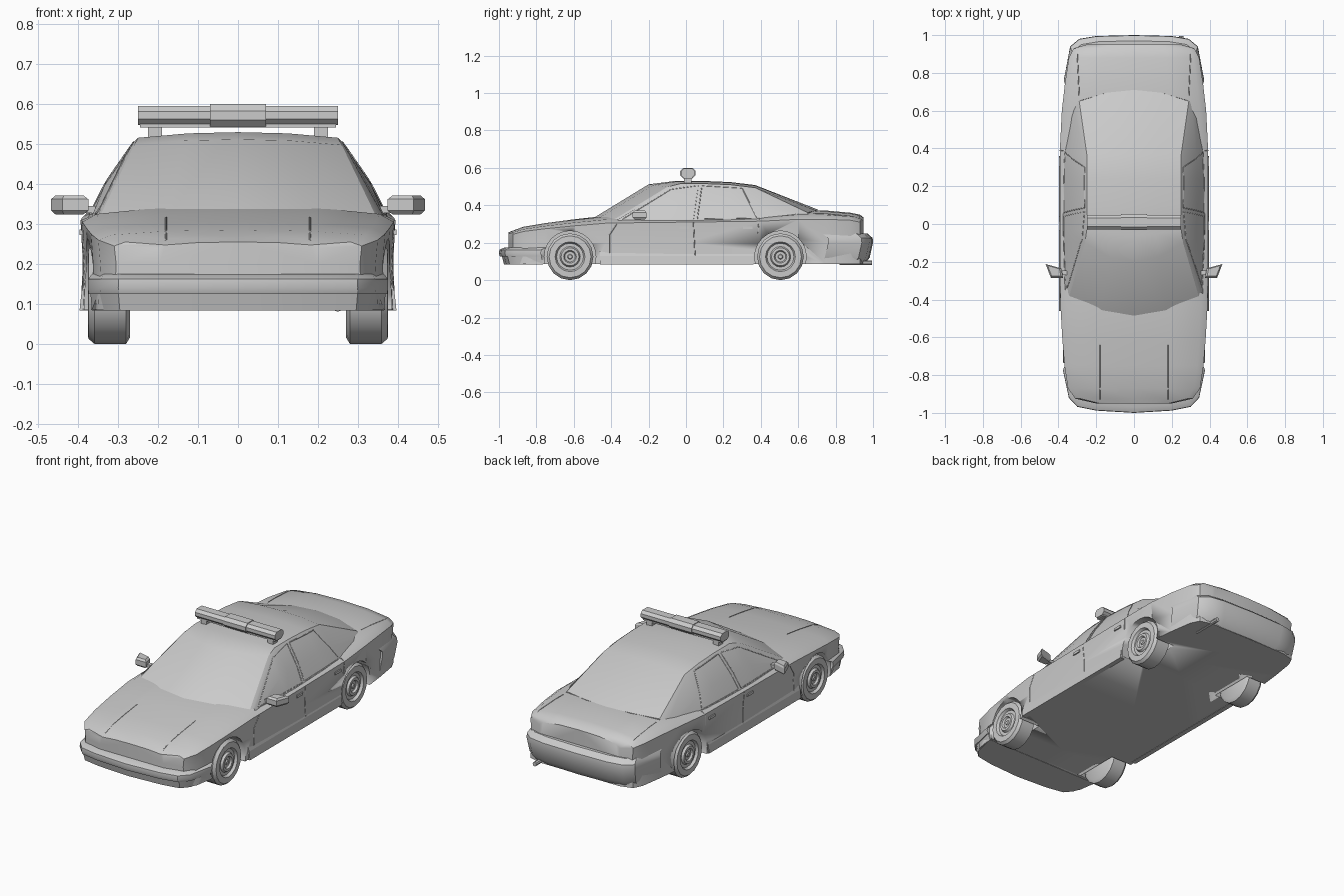
import bpy, bmesh, math
from mathutils import Vector
from mathutils.bvhtree import BVHTree

if "Cube" in bpy.data.objects:
    bpy.data.objects.remove(bpy.data.objects["Cube"])


def finish(name, bm, angle=32):
    bmesh.ops.recalc_face_normals(bm, faces=bm.faces)
    me = bpy.data.meshes.new(name)
    bm.to_mesh(me)
    ob = bpy.data.objects.new(name, me)
    bpy.context.collection.objects.link(ob)
    for p in me.polygons:
        p.use_smooth = angle > 0
    if angle:
        me.set_sharp_from_angle(angle=math.radians(angle))
    return ob


def loft(rings):
    bm = bmesh.new()
    vs = [[bm.verts.new(p) for p in r] for r in rings]
    n = len(vs[0])
    for a, b in zip(vs, vs[1:]):
        for i in range(n):
            j = (i + 1) % n
            bm.faces.new((a[i], a[j], b[j], b[i]))
    bm.faces.new(vs[0])
    bm.faces.new(vs[-1][::-1])
    return bm


def mirrored(half):
    return half + [(-x, y, z) for x, y, z in half[::-1] if abs(x) > 1e-6]


def box(name, x, y, z):
    ring = lambda h: [(x[0], y[0], h), (x[1], y[0], h), (x[1], y[1], h), (x[0], y[1], h)]
    return finish(name, loft([ring(z[0]), ring(z[1])]), 0)


def lathe_x(name, profile, y, z, side=1, n=16):
    ring = lambda x, r: [(side * x, y + r * math.cos(2 * math.pi * i / n),
                          z + r * math.sin(2 * math.pi * i / n)) for i in range(n)]
    return finish(name, loft([ring(x, r) for x, r in profile]))


# Lower body: y, half width, centre height, shoulder height
stations = [(-.95, .20, .255, .24), (-.925, .31, .265, .245), (-.87, .35, .285, .26),
            (-.75, .368, .305, .275), (-.6, .38, .325, .29), (-.42, .39, .345, .305),
            (0, .392, .345, .31), (.4, .392, .35, .315), (.6, .382, .375, .325),
            (.75, .365, .372, .325), (.88, .345, .36, .32), (.93, .32, .35, .31),
            (.95, .25, .335, .30)]
rings = []
for y, w, zt, zs in stations:
    d = zt - zs
    rings.append(mirrored([(0, y, .085), (w, y, .085), (w * .985, y, .2), (w, y, zs),
                           (w * .91, y, zs + d * .5), (w * .5, y, zt - d * .1), (0, y, zt)]))
bm = loft(rings)
trees = [BVHTree.FromBMesh(bm)]
body = finish("body", bm)

# Wheel arch cuts
for y in (-.62, .505):
    for s in (-1, 1):
        cut = lathe_x("wheel_arch_cutter", [(.255, .138), (.5, .138)], y, .125, s, 24)
        cut.hide_render = True
        cut.hide_viewport = True
        m = body.modifiers.new("arch", "BOOLEAN")
        m.operation = "DIFFERENCE"
        m.solver = "EXACT"
        m.object = cut

# Cabin: y, roof height, roof half width, base half width, bow of the edge
cabin = [(-.49, .335, .345, .372, .10), (-.2, .512, .26, .385, .10), (-.06, .53, .25, .387, .03),
         (.1, .53, .25, .387, 0), (.24, .524, .25, .387, 0), (.37, .508, .25, .385, 0),
         (.71, .375, .29, .345, -.06)]
rings = []
for y, zt, wt, wb, bow in cabin:
    ze, zb = zt - .014, .295
    half = [(0, zb), (wb, zb), ((wt + wb) / 2 + .012, (ze + zb) / 2), (wt + .012, ze - .012),
            (wt, ze), (wt * .5, zt - .003), (0, zt)]
    rings.append(mirrored([(x, y + bow * min(1, x / wt) ** 2, z) for x, z in half]))
bm = loft(rings)
trees.append(BVHTree.FromBMesh(bm))
finish("cabin", bm, 25)


# Panel seams, projected onto the body and cabin
def seam(name, pts, top=False):
    for s in (-1, 1):
        path = []
        for a, b in zip(pts, pts[1:]):
            for k in range(9):
                u, v = (a[i] + (b[i] - a[i]) * k / 8 for i in (0, 1))
                o, d = ((s * u, v, 2), (0, 0, -1)) if top else ((s * 2, u, v), (-s, 0, 0))
                hits = [t.ray_cast(Vector(o), Vector(d)) for t in trees]
                hits = [h for h in hits if h[0] is not None]
                if hits:
                    path.append(min(hits, key=lambda h: h[3])[0])
        cu = bpy.data.curves.new(name, "CURVE")
        cu.dimensions = "3D"
        cu.bevel_depth = .0025
        cu.bevel_resolution = 0
        sp = cu.splines.new("POLY")
        sp.points.add(len(path) - 1)
        for p, c in zip(sp.points, path):
            p.co = (*c, 1)
        bpy.context.collection.objects.link(bpy.data.objects.new(name, cu))


seam("front_door_seam", [(-.37, .3), (-.41, .24), (-.41, .1), (.05, .1), (.04, .31)])
seam("rear_door_seam", [(.05, .1), (.36, .1)])
seam("rear_door_edge", [(.385, .25), (.39, .33)])
seam("front_window_frame", [(-.34, .325), (-.08, .485), (.065, .505), (.04, .325), (-.34, .325)])
seam("rear_window_frame", [(.06, .325), (.085, .505), (.3, .492), (.38, .33), (.06, .325)])
seam("hood_seam", [(.18, -.64), (.18, -.93)], True)
seam("trunk_seam", [(.29, .68), (.30, .9)], True)


# Bumpers: plan outline stacked at several heights
def bumper(name, plan, levels):
    rings = []
    for z, inset in levels:
        rings.append(mirrored([(x - inset * .35 * (x > 0), y - math.copysign(inset, y), z)
                               for x, y in plan]))
    return finish(name, loft(rings))


bumper("front_bumper", [(0, -1), (.2, -.988), (.3, -.968), (.345, -.92), (.376, -.775)],
       [(.125, .006), (.14, 0), (.162, .002), (.175, .03)])
bumper("front_air_dam", [(0, -.985), (.2, -.973), (.3, -.955), (.338, -.91), (.37, -.775)],
       [(.083, .012), (.13, 0)])
bumper("rear_bumper", [(0, 1), (.2, .995), (.29, .98), (.338, .94), (.372, .76)],
       [(.086, .045), (.12, .018), (.2, 0), (.225, .002), (.25, .03)])

# Wheels with stepped hub
wheel = [(.27, .108), (.28, .125), (.36, .125), (.375, .112), (.376, .08), (.362, .072),
         (.362, .055), (.374, .048), (.374, .034), (.364, .028), (.364, .014), (.37, .01)]
for end, y in (("front", -.62), ("rear", .505)):
    for s in (-1, 1):
        lathe_x(end + "_wheel", wheel, y, .125, s)

# Side mirrors, door sills and handles
for s in (-1, 1):
    plan = [(.375, -.285), (.44, -.285), (.468, -.212), (.385, -.235)]
    cx, cy = .425, -.245
    shell = [[(s * (cx + (x - cx) * f), cy + (y - cy) * f, z) for x, y in plan]
             for z, f in ((.324, .75), (.334, 1), (.362, 1), (.372, .75))]
    finish("side_mirror", loft(shell), 0)
    box("mirror_arm", (s * .34, s * .4), (-.27, -.245), (.328, .345))
    sill = [[(s * .37, y, .083), (s * .397, y, .083), (s * .392, y, .13), (s * .37, y, .2)]
            for y in (-.46, .36)]
    finish("door_sill", loft(sill), 0)
    for y in (-.01, .33):
        box("door_handle", (s * .38, s * .397), (y - .025, y + .025), (.272, .286))


# Roof light bar
def bar(name, x, ry, rz):
    octo = [(1, .4), (.6, 1), (-.6, 1), (-1, .4), (-1, -.4), (-.6, -1), (.6, -1), (1, -.4)]
    rings = [[(v, .01 + ry * a, .572 + rz * b) for a, b in octo] for v in (-x, x)]
    finish(name, loft(rings), 0)


bar("light_bar", .25, .038, .024)
bar("light_bar_centre", .07, .042, .028)
box("light_bar_base", (-.245, .245), (-.015, .035), (.542, .552))
for s in (-1, 1):
    box("light_bar_foot", (s * .19, s * .225), (-.01, .03), (.515, .545))

# Exhaust pipe
ring = lambda y: [(.25 + .012 * math.cos(i * math.pi / 4), y, .092 + .012 * math.sin(i * math.pi / 4))
                  for i in range(8)]
finish("exhaust_pipe", loft([ring(.82), ring(.995)]))
